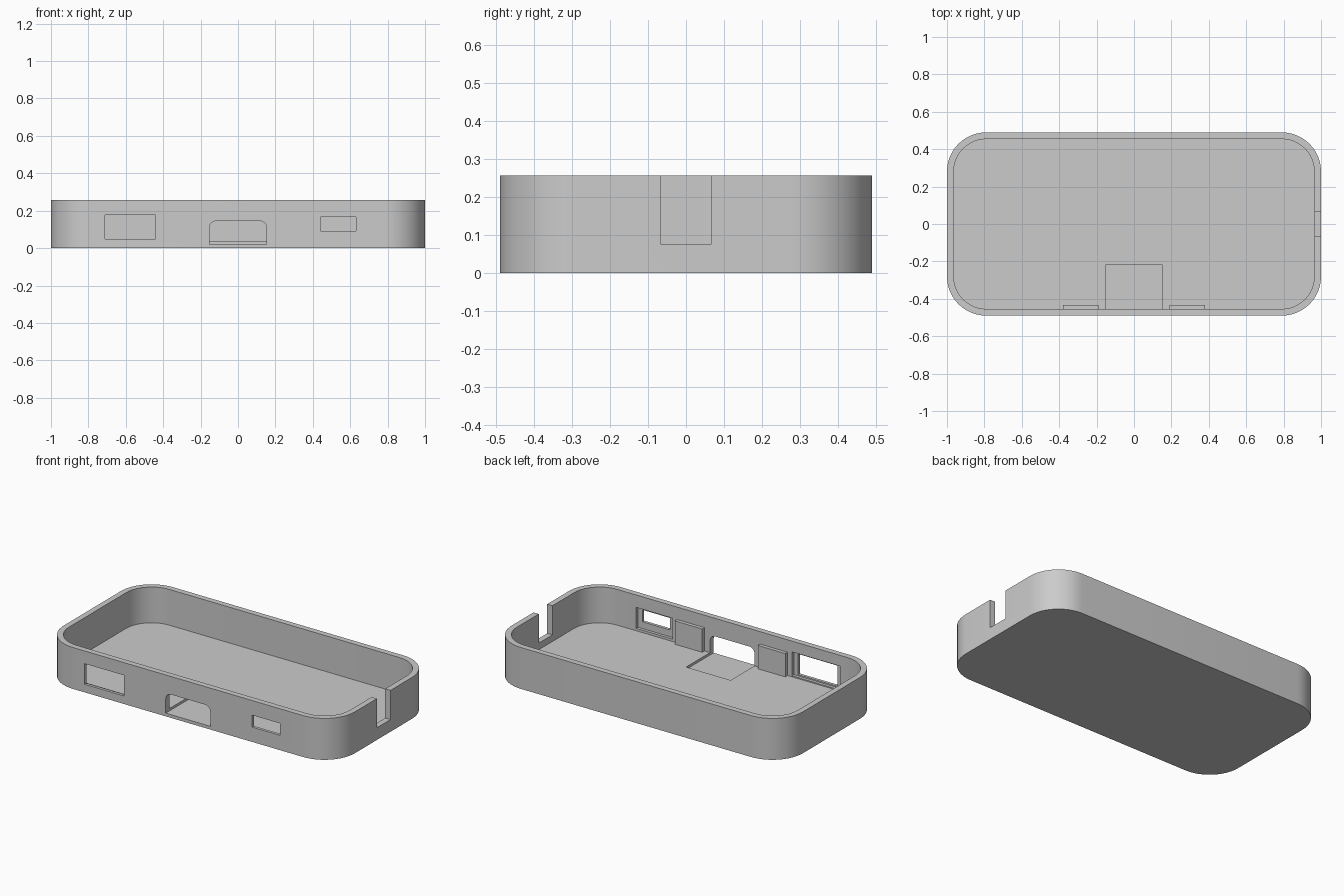
import bpy, bmesh, math

cube = bpy.data.objects.get("Cube")
if cube:
    bpy.data.objects.remove(cube, do_unlink=True)

LENGTH, WIDTH, HEIGHT = 2.0, 0.98, 0.257
WALL, FLOOR, RADIUS = 0.036, 0.035, 0.21

grey = bpy.data.materials.new("plain grey")
grey.use_nodes = True
colour = (0.6, 0.6, 0.6, 1)
grey.diffuse_color = colour
grey.node_tree.nodes["Principled BSDF"].inputs["Base Color"].default_value = colour


def prism(name, points, offset):
    """Closed solid: a polygon of 3D points swept along an offset."""
    bm = bmesh.new()
    face = bm.faces.new([bm.verts.new(p) for p in points])
    swept = bmesh.ops.extrude_face_region(bm, geom=[face], use_keep_orig=True)
    moved = [v for v in swept["geom"] if isinstance(v, bmesh.types.BMVert)]
    bmesh.ops.translate(bm, verts=moved, vec=offset)
    bmesh.ops.recalc_face_normals(bm, faces=bm.faces)
    mesh = bpy.data.meshes.new(name)
    bm.to_mesh(mesh)
    bm.free()
    mesh.materials.append(grey)
    obj = bpy.data.objects.new(name, mesh)
    bpy.context.collection.objects.link(obj)
    return obj


def rounded_slab(name, length, width, radius, z0, z1, steps=12):
    cx, cy = length / 2 - radius, width / 2 - radius
    points = []
    for i, (sx, sy) in enumerate([(1, 1), (-1, 1), (-1, -1), (1, -1)]):
        for s in range(steps + 1):
            a = math.pi / 2 * (i + s / steps)
            points.append((sx * cx + radius * math.cos(a),
                           sy * cy + radius * math.sin(a), z0))
    return prism(name, points, (0, 0, z1 - z0))


def box(name, x0, x1, y0, y1, z0, z1):
    points = [(x0, y0, z0), (x1, y0, z0), (x1, y1, z0), (x0, y1, z0)]
    return prism(name, points, (0, 0, z1 - z0))


def cut(target, cutter):
    cutter.hide_render = True
    mod = target.modifiers.new("cut", "BOOLEAN")
    mod.operation, mod.solver, mod.object = "DIFFERENCE", "EXACT", cutter
    bpy.ops.object.select_all(action="DESELECT")
    bpy.context.view_layer.objects.active = target
    target.select_set(True)
    bpy.ops.object.modifier_apply(modifier=mod.name)
    bpy.data.objects.remove(cutter, do_unlink=True)


# Open tray with rounded corners
tray = rounded_slab("case_tray", LENGTH, WIDTH, RADIUS, 0, HEIGHT)
cut(tray, rounded_slab("cavity_cutter", LENGTH - 2 * WALL, WIDTH - 2 * WALL,
                       RADIUS - WALL, FLOOR, 0.5))

# Middle port with rounded top corners, carried on as a shallow floor recess
half, low, high, r = 0.153, 0.02, 0.145, 0.035
arch = [(-half, -0.6, low), (half, -0.6, low)]
for side, start in ((1, 0), (-1, 90)):
    for step in range(5):
        a = math.radians(start + step * 22.5)
        arch.append((side * (half - r) + r * math.cos(a), -0.6,
                     high - r + r * math.sin(a)))
cut(tray, prism("middle_port_cutter", arch, (0, 0.38, 0)))

# Side ports, each with a wider pocket on the inside of the wall
inner = -WIDTH / 2 + WALL
for name, x0, x1, z0, z1, low, high in (
        ("large", -0.71, -0.44, 0.05, 0.178, 0.042, 0.19),
        ("small", 0.44, 0.63, 0.092, 0.166, 0.05, 0.18)):
    cut(tray, box(name + "_port_cutter", x0, x1, -0.6, -0.4, z0, z1))
    cut(tray, box(name + "_pocket_cutter", x0 - 0.03, x1 + 0.03,
                  inner - 0.018, -0.4, low, high))

# Cable notch in the short wall
cut(tray, box("notch_cutter", 0.9, 1.1, -0.067, 0.067, 0.076, 0.5))

bpy.ops.object.shade_smooth_by_angle(angle=math.radians(30))

# Locating tabs either side of the middle port
for name, x in (("left_tab", 0.285), ("right_tab", -0.285)):
    box(name, x - 0.094, x + 0.094, inner - 0.005, inner + 0.022,
        FLOOR - 0.005, 0.18)
